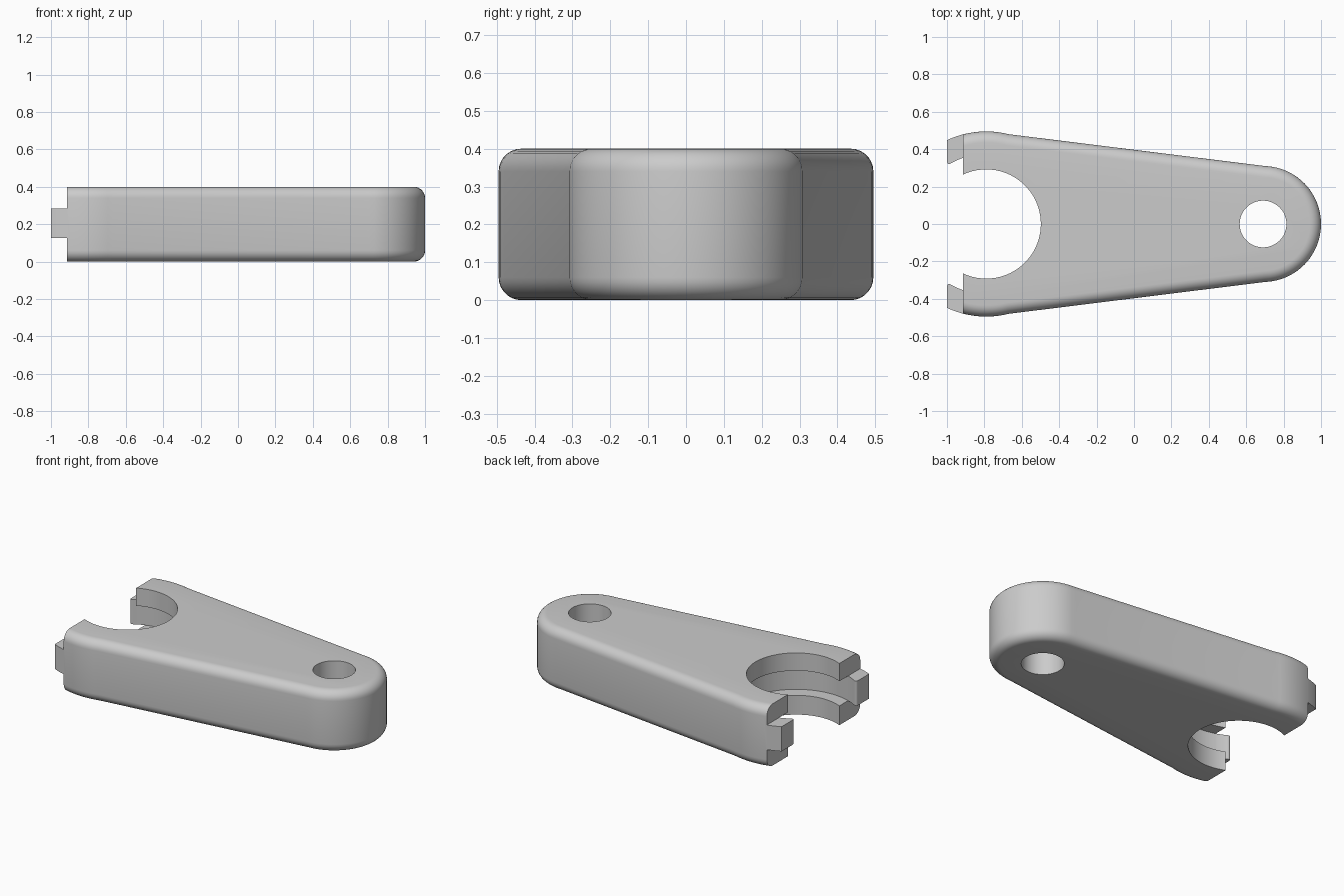
import bpy, bmesh, math

if "Cube" in bpy.data.objects:
    bpy.data.objects.remove(bpy.data.objects["Cube"])

H = 0.40                  # thickness
BIG, SMALL = -0.79, 0.69  # bore and pivot centres on x
Z0, Z1 = 0.125, 0.285     # tongue / groove heights
CUT = -0.915              # open end of the fork

grey = bpy.data.materials.new("light grey")
grey.diffuse_color = (0.6, 0.6, 0.6, 1)
grey.use_nodes = True
grey.node_tree.nodes["Principled BSDF"].inputs["Base Color"].default_value = grey.diffuse_color


def arc(cx, r, a0, a1, n):
    return [(cx + r * math.cos(a0 + (a1 - a0) * i / n),
             r * math.sin(a0 + (a1 - a0) * i / n)) for i in range(n + 1)]


def prism(name, outline, z0, z1, fillet=0):
    """Extrude an outline, optionally rounding its top and bottom rims."""
    bm = bmesh.new()
    face = bm.faces.new([bm.verts.new((x, y, z0)) for x, y in outline])
    ext = bmesh.ops.extrude_face_region(bm, geom=[face])
    for v in ext["geom"]:
        if isinstance(v, bmesh.types.BMVert):
            v.co.z = z1
    bmesh.ops.recalc_face_normals(bm, faces=bm.faces)
    if fillet:
        rims = [e for e in bm.edges if abs(e.verts[0].co.z - e.verts[1].co.z) < 1e-5]
        bmesh.ops.bevel(bm, geom=rims, offset=fillet, segments=7, profile=0.5,
                        affect='EDGES', clamp_overlap=False)
    me = bpy.data.meshes.new(name)
    bm.to_mesh(me)
    bm.free()
    ob = bpy.data.objects.new(name, me)
    bpy.context.collection.objects.link(ob)
    return ob


def disc(name, cx, r, z0, z1, n=72):
    return prism(name, arc(cx, r, 0, math.tau, n)[:-1], z0, z1)


def box(name, x0, x1, z0, z1):
    return prism(name, [(x0, -1), (x1, -1), (x1, 1), (x0, 1)], z0, z1)


# Tapered arm with rounded rims
b = math.radians(88)
a = math.atan2(0.48, 0.121)
arm = prism("arm", arc(SMALL, 0.31, -b, b, 32) + arc(BIG, 0.495, a, math.tau - a, 64),
            0, H, fillet=0.06)
arm.data.materials.append(grey)

# Bore, inner groove, pivot hole, and trims that leave the two tongues
cutters = [
    disc("bore_cutter", BIG, 0.292, -0.1, 0.5),
    disc("groove_cutter", BIG, 0.375, Z0, Z1),
    disc("pivot_cutter", SMALL, 0.125, -0.1, 0.5, 48),
    box("upper_trim", -1.5, CUT, Z1, 0.6),
    box("lower_trim", -1.5, CUT, -0.2, Z0),
    box("end_trim", -1.6, -1.0, -0.3, 0.7),
]
for c in cutters:
    c.hide_render = True
    m = arm.modifiers.new(c.name, 'BOOLEAN')
    m.operation, m.solver, m.object = 'DIFFERENCE', 'EXACT', c

bpy.context.view_layer.update()
dg = bpy.context.evaluated_depsgraph_get()
result = bpy.data.meshes.new_from_object(arm.evaluated_get(dg))
arm.modifiers.clear()
arm.data = result
for c in cutters:
    bpy.data.objects.remove(c)

# Round the inner tip corner of each tongue
bm = bmesh.new()
bm.from_mesh(arm.data)
tips = [e for e in bm.edges
        if all(v.co.x < -0.998 and abs(v.co.y) < 0.36 for v in e.verts)
        and abs(e.verts[0].co.z - e.verts[1].co.z) > 0.1]
bmesh.ops.bevel(bm, geom=tips, offset=0.025, segments=5, profile=0.5, affect='EDGES')
bm.to_mesh(arm.data)
bm.free()
if not arm.data.materials:
    arm.data.materials.append(grey)

# Smooth curved walls, keep machined edges crisp
bpy.context.view_layer.objects.active = arm
arm.select_set(True)
bpy.ops.object.shade_smooth_by_angle(angle=math.radians(30))
